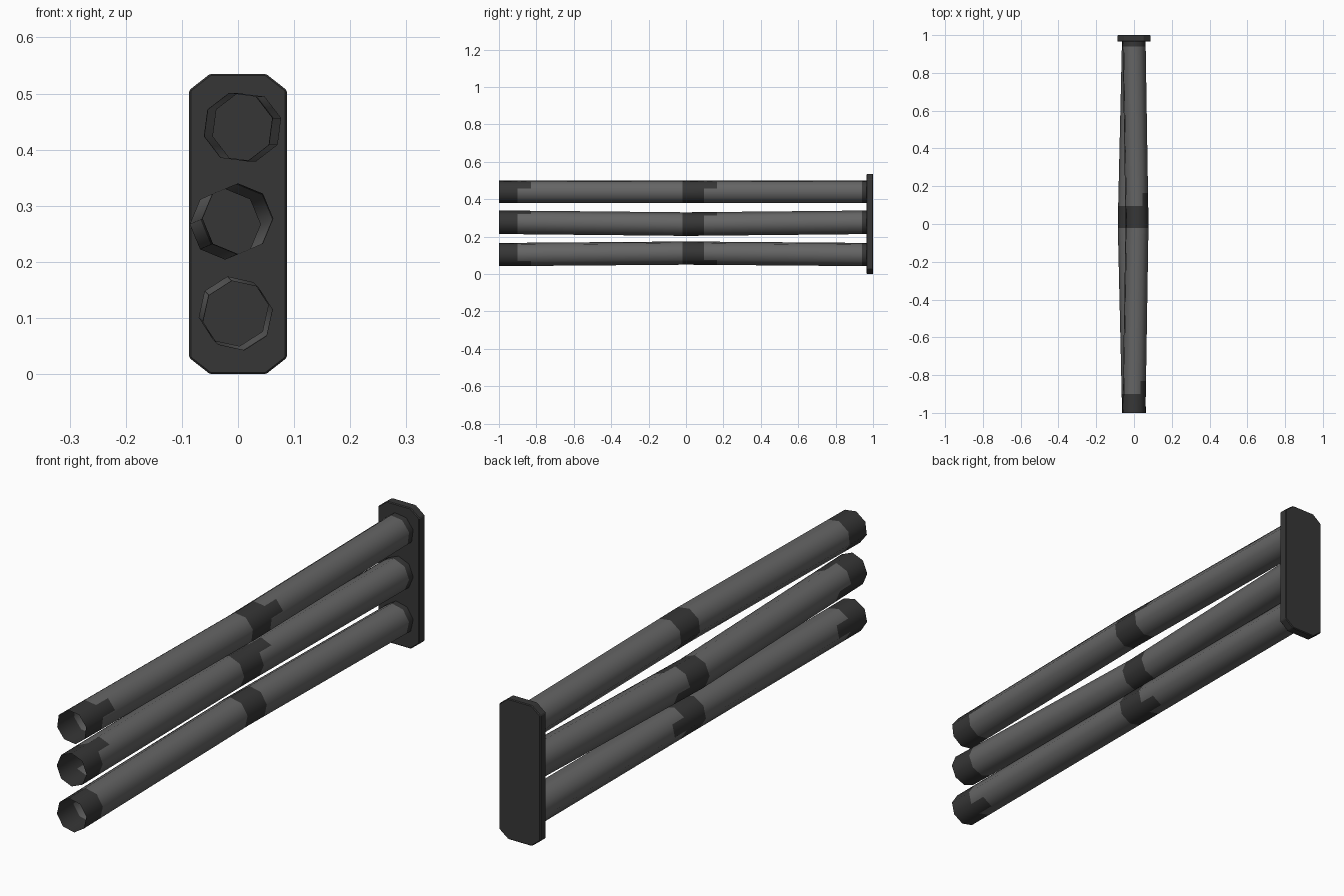
import bpy, bmesh, math

if "Cube" in bpy.data.objects:
    bpy.data.objects.remove(bpy.data.objects["Cube"])


def material(name, v):
    m = bpy.data.materials.new(name)
    m.diffuse_color = (v, v, v, 1)
    m.use_nodes = True
    m.node_tree.nodes["Principled BSDF"].inputs["Base Color"].default_value = m.diffuse_color
    return m


steel = material("grey_steel", 0.13)
soot = material("dark_soot", 0.037)

SIDES = 8
# ring positions along the pipe; extra rings give the stepped band edges
RINGS = [-1.0, -0.9, -0.83, -0.02, 0.0, 0.095, 0.165, 0.94, 0.968]
DARK = {0, 3, 4, 7}      # segments that are dark all the way round
STEP = {1, 5}            # segments that are dark on a few sides only


def finish(bm, name, mats):
    me = bpy.data.meshes.new(name)
    bm.to_mesh(me)
    bm.free()
    for m in mats:
        me.materials.append(m)
    ob = bpy.data.objects.new(name, me)
    bpy.context.collection.objects.link(ob)
    return ob


def pipe(name, z, bend, turn, step_sides, r=0.063):
    """Open eight-sided pipe, kinked sideways at its middle."""
    bm = bmesh.new()
    rings = []
    for y in RINGS:
        k = 1 - abs(y)
        ring = []
        for i in range(SIDES):
            a = math.radians(turn) + i * math.tau / SIDES
            ring.append(bm.verts.new((bend[0] * k + r * math.cos(a), y,
                                      z + bend[1] * k + r * math.sin(a))))
        rings.append(ring)
    for s in range(len(RINGS) - 1):
        for i in range(SIDES):
            j = (i + 1) % SIDES
            f = bm.faces.new((rings[s][i], rings[s + 1][i],
                              rings[s + 1][j], rings[s][j]))
            f.smooth = True
            dark = s in DARK or (s in STEP and i in step_sides)
            f.material_index = 1 if dark else 0
    bmesh.ops.recalc_face_normals(bm, faces=bm.faces)
    # the recalculated normals must point away from the pipe axis
    f = bm.faces[0]
    c = f.calc_center_median()
    if f.normal.x * c.x + f.normal.z * (c.z - z) < 0:
        bmesh.ops.reverse_faces(bm, faces=bm.faces)
    return finish(bm, name, (steel, soot))


# Three pipes, each bent a different way
pipe("top_pipe", 0.44, (0.016, 0.0), 15, {0})
pipe("middle_pipe", 0.277, (-0.023, -0.010), 0, {1, 4})
pipe("bottom_pipe", 0.104, (-0.008, 0.008), 10, {3, 6})

# Back plate with cut corners
bm = bmesh.new()
outline = [(0.05, 0), (0.087, 0.029), (0.087, 0.506), (0.05, 0.535)]
outline += [(-x, z) for x, z in reversed(outline)]
face = bm.faces.new([bm.verts.new((x, 0.965, z)) for x, z in outline])
ext = bmesh.ops.extrude_face_region(bm, geom=[face])
bmesh.ops.translate(bm, vec=(0, 0.035, 0),
                    verts=[g for g in ext["geom"] if isinstance(g, bmesh.types.BMVert)])
bmesh.ops.recalc_face_normals(bm, faces=bm.faces)
plate = finish(bm, "back_plate", (soot,))
bevel = plate.modifiers.new("edge_bevel", "BEVEL")
bevel.width = 0.003
bevel.segments = 1
